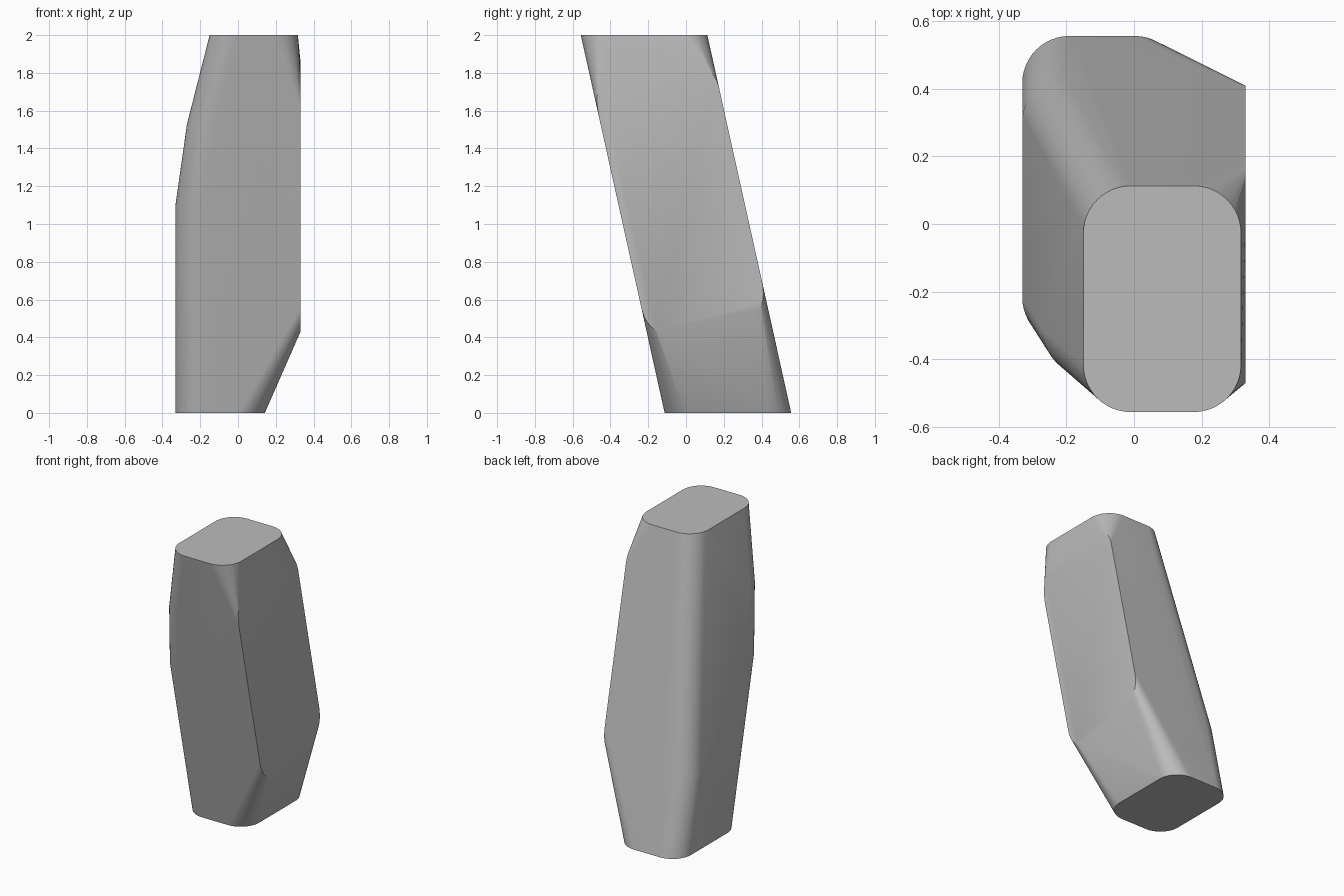
import bpy, bmesh, math

cube = bpy.data.objects.get("Cube")
if cube:
    bpy.data.objects.remove(cube, do_unlink=True)

HALF_X, HALF_Y, LEAN, RADIUS, STEPS = 0.331, 0.335, 0.222, 0.14, 12
points = []


def add(x, y, z):
    """Add a point, with y measured from the leaning centre line."""
    points.append((x, y + LEAN * (1 - z), z))


def round_corner(x, side_x, side_y, z):
    """Quarter circle inside the corner at x on the front or back face."""
    for i in range(STEPS + 1):
        a = math.pi / 2 * i / STEPS
        add(x - side_x * RADIUS * (1 - math.cos(a)),
            side_y * (HALF_Y - RADIUS * (1 - math.sin(a))), z)


def fading_corner(side_y, z_flat, z_sharp, inset):
    """Curved end where a rounded corner runs out into a sharp edge."""
    for i in range(STEPS + 1):
        a = math.pi / 2 * i / STEPS
        add(HALF_X, side_y * (HALF_Y - inset * (1 - math.sin(a))),
            z_sharp + (z_flat - z_sharp) * math.cos(a))


# Rounded end caps
for side in (-1, 1):
    round_corner(-HALF_X, -1, side, 0)
    round_corner(0.142, 1, side, 0)
    round_corner(-0.15, -1, side, 2)
    round_corner(0.317, 1, side, 2)

# Bends along the rounded edges of the right side
round_corner(-HALF_X, -1, 1, 0.52)
round_corner(-HALF_X, -1, -1, 1.1)
round_corner(-0.27, -1, -1, 1.53)

# Flat left side with sharp front and back edges
fading_corner(-1, 0.43, 0.56, 0.075)
fading_corner(1, 0.54, 0.70, 0.075)
fading_corner(-1, 1.8, 1.56, 0.12)
fading_corner(1, 1.86, 1.72, 0.12)

# Wrap the outline points in one solid
bm = bmesh.new()
for p in points:
    bm.verts.new(p)
bmesh.ops.remove_doubles(bm, verts=bm.verts, dist=0.0005)
bmesh.ops.convex_hull(bm, input=bm.verts)
loose = [v for v in bm.verts if not v.link_faces]
bmesh.ops.delete(bm, geom=loose, context='VERTS')
bmesh.ops.dissolve_limit(bm, angle_limit=math.radians(0.5),
                         verts=bm.verts, edges=bm.edges)
bmesh.ops.recalc_face_normals(bm, faces=bm.faces)
mesh = bpy.data.meshes.new("leaning_block")
bm.to_mesh(mesh)
bm.free()

block = bpy.data.objects.new("leaning_block", mesh)
bpy.context.collection.objects.link(block)

# Plain grey
grey = bpy.data.materials.new("light_grey")
grey.use_nodes = True
colour = (0.5, 0.5, 0.5, 1)
grey.diffuse_color = colour
grey.node_tree.nodes["Principled BSDF"].inputs["Base Color"].default_value = colour
mesh.materials.append(grey)

bpy.ops.object.select_all(action='DESELECT')
block.select_set(True)
bpy.context.view_layer.objects.active = block
bpy.ops.object.shade_smooth_by_angle(angle=math.radians(30))
